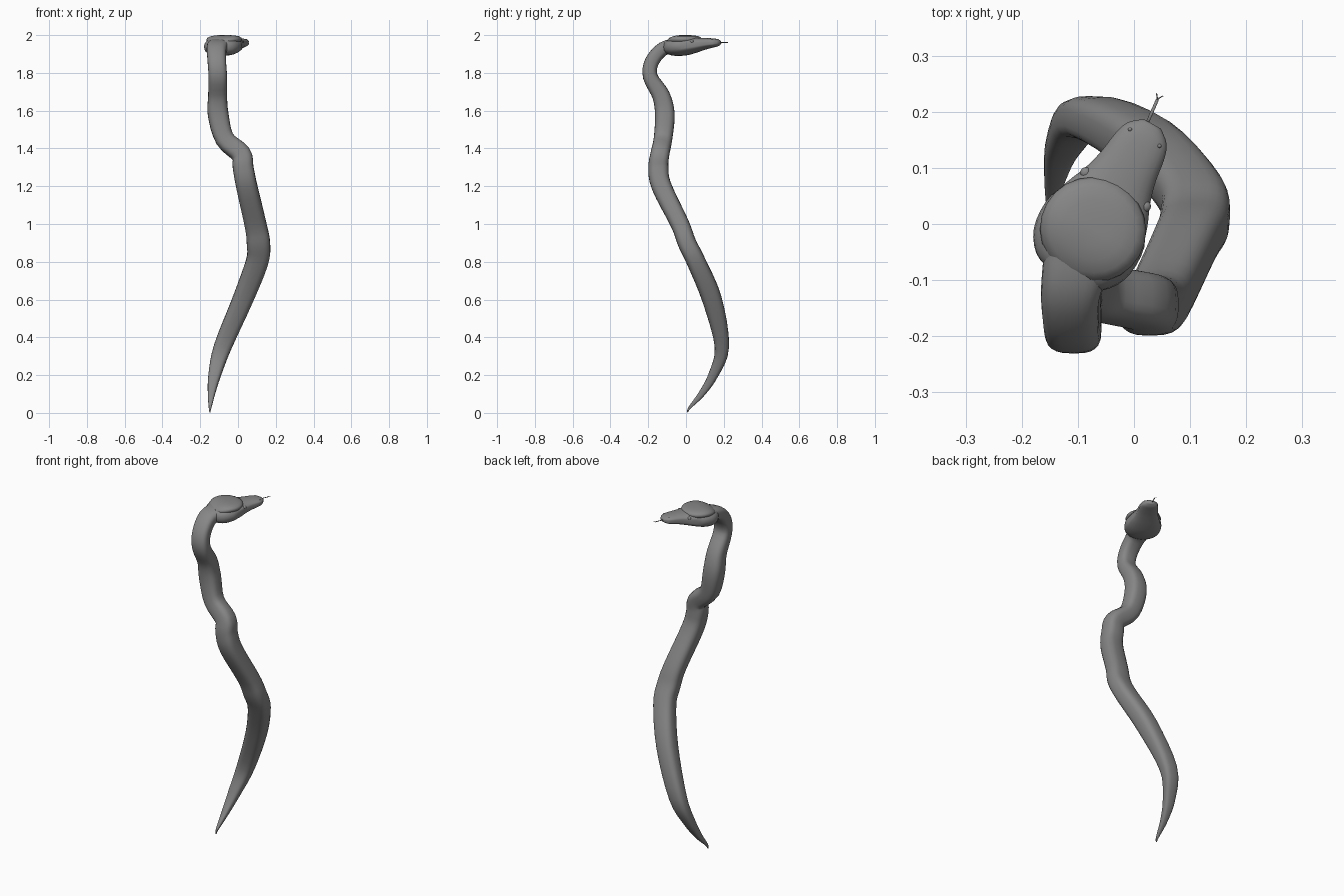
import bpy, bmesh, math
from mathutils import Vector

if "Cube" in bpy.data.objects:
    bpy.data.objects.remove(bpy.data.objects["Cube"])

SIDES = 24
grey = bpy.data.materials.new("dark_grey")
grey.diffuse_color = (.24, .24, .24, 1)
grey.use_nodes = True
grey.node_tree.nodes["Principled BSDF"].inputs["Base Color"].default_value = grey.diffuse_color

def ring(center, u, v, a, b, power, pinch=1.0):
    """Superellipse cross-section; pinch pulls in the two side points."""
    pts = []
    for i in range(SIDES):
        t = 2 * math.pi * i / SIDES
        c, s = math.cos(t), math.sin(t)
        x = math.copysign(abs(c) ** (2 / power), c)
        y = math.copysign(abs(s) ** (2 / power), s)
        k = pinch if i % (SIDES // 2) == 0 else 1.0
        pts.append(center + u * (a * x * k) + v * (b * y))
    return pts

def loft(name, rings):
    bm = bmesh.new()
    rows = [[bm.verts.new(p) for p in r] for r in rings]
    for r0, r1 in zip(rows, rows[1:]):
        n = len(r0)
        for i in range(n):
            bm.faces.new((r0[i], r0[(i + 1) % n], r1[(i + 1) % n], r1[i]))
    bm.faces.new(rows[0])
    bm.faces.new(rows[-1])
    bmesh.ops.recalc_face_normals(bm, faces=bm.faces)
    for f in bm.faces:
        f.smooth = True
    me = bpy.data.meshes.new(name)
    bm.to_mesh(me)
    bm.free()
    me.materials.append(grey)
    ob = bpy.data.objects.new(name, me)
    bpy.context.collection.objects.link(ob)
    return ob

def spline(keys, steps):
    """Catmull-Rom through tuples of equal length."""
    keys = [Vector(k) for k in keys]
    out = []
    for i in range(len(keys) - 1):
        p0, p1 = keys[max(i - 1, 0)], keys[i]
        p2, p3 = keys[i + 1], keys[min(i + 2, len(keys) - 1)]
        for j in range(steps):
            t = j / steps
            out.append(0.5 * (2 * p1 + (p2 - p0) * t + (2 * p0 - 5 * p1 + 4 * p2 - p3) * t * t
                              + (3 * p1 - p0 - 3 * p2 + p3) * t ** 3))
    return out + [keys[-1]]

# body: x, y, z, half width, half depth
body_keys = [
    (-.149, .009, .001, .002, .002), (-.148, .018, .026, .007, .007),
    (-.141, .082, .10, .019, .017), (-.124, .144, .20, .033, .026),
    (-.081, .190, .35, .047, .038), (.025, .138, .60, .054, .052),
    (.101, .054, .80, .059, .050), (.108, .005, .90, .062, .049),
    (.092, -.032, 1.0, .058, .049), (.046, -.130, 1.2, .056, .053),
    (.027, -.146, 1.30, .055, .053), (.016, -.138, 1.37, .053, .050),
    (-.070, -.122, 1.45, .051, .049), (-.105, -.112, 1.58, .055, .052),
    (-.108, -.132, 1.68, .050, .047), (-.107, -.189, 1.78, .049, .039),
    (-.112, -.180, 1.86, .049, .038), (-.113, -.120, 1.928, .053, .037),
    (-.095, -.040, 1.945, .065, .040),
]
path = spline(body_keys, 4)
rings = []
for i, k in enumerate(path):
    c = Vector(k[:3])
    t = (Vector(path[min(i + 1, len(path) - 1)][:3]) - Vector(path[max(i - 1, 0)][:3])).normalized()
    u = Vector((1, 0, 0))
    u = (u - t * u.dot(t)).normalized()
    rings.append(ring(c, u, t.cross(u), max(k[3], .001), max(k[4], .001), 2.9))
loft("body", rings)

# head frame: origin, forward and sideways directions
H = Vector((-.073, -.010, 0))
D = Vector((.49, .872, 0)).normalized()
P = Vector((D.y, -D.x, 0))
Z = Vector((0, 0, 1))

def at(s, side, z):
    return H + D * s + P * side + Z * z

# head: distance forward, half width, bottom, top
head_keys = [
    (-.100, .035, 1.915, 1.960), (-.086, .068, 1.900, 1.974),
    (-.050, .093, 1.890, 1.986), (0, .098, 1.892, 1.990),
    (.050, .085, 1.903, 1.988), (.090, .068, 1.914, 1.986),
    (.130, .057, 1.925, 1.985), (.170, .051, 1.934, 1.983),
    (.197, .041, 1.940, 1.979), (.216, .018, 1.951, 1.970),
]
loft("head", [ring(at(s, 0, (lo + hi) / 2), P, Z, w, (hi - lo) / 2, 2.4, .92 if s > .02 else 1.0)
              for s, w, lo, hi in spline(head_keys, 3)])

# crown plate on top of the head, sloping down at the back to meet the neck
crown_profile = [(.078, 1.960), (.090, 1.968), (.095, 1.978), (.091, 1.987),
                 (.078, 1.994), (.055, 1.998), (.030, 2.0), (.004, 2.0)]
crown = []
for r, z in crown_profile:
    pts = ring(at(.000, 0, z), P, D, r, r * .98, 2)
    for p in pts:
        back = min(0, (p - H).dot(D))
        p.z -= .020 * (back / .095) ** 2
    crown.append(pts)
loft("crown", crown)

def ball(name, loc, radius):
    bpy.ops.mesh.primitive_uv_sphere_add(segments=16, ring_count=10, radius=radius, location=loc)
    ob = bpy.context.object
    ob.name = name
    ob.scale = (1, 1, .8)
    ob.data.materials.append(grey)
    bpy.ops.object.shade_smooth()

# eyes and nostrils on both sides
for side, label in ((-1, "left"), (1, "right")):
    ball("eye_" + label, at(.082, side * .061, 1.966), .010)
    ball("nostril_" + label, at(.188, side * .030, 1.977), .0035)

# forked tongue, turned slightly towards +y
T = Vector((.40, .917, 0)).normalized()
S = Vector((T.y, -T.x, 0))
ROOT = Vector((.020, .172, 1.961))

def strand(name, pts, r):
    loft(name, [ring(ROOT + T * f + S * side, S, Z, r, r * .6, 2) for f, side in pts])

strand("tongue", [(0, 0), (.03, 0), (.054, 0)], .0028)
for side, label in ((-1, "left"), (1, "right")):
    strand("tongue_fork_" + label, [(.052, 0), (.058, side * .002), (.064, side * .006)], .0013)
